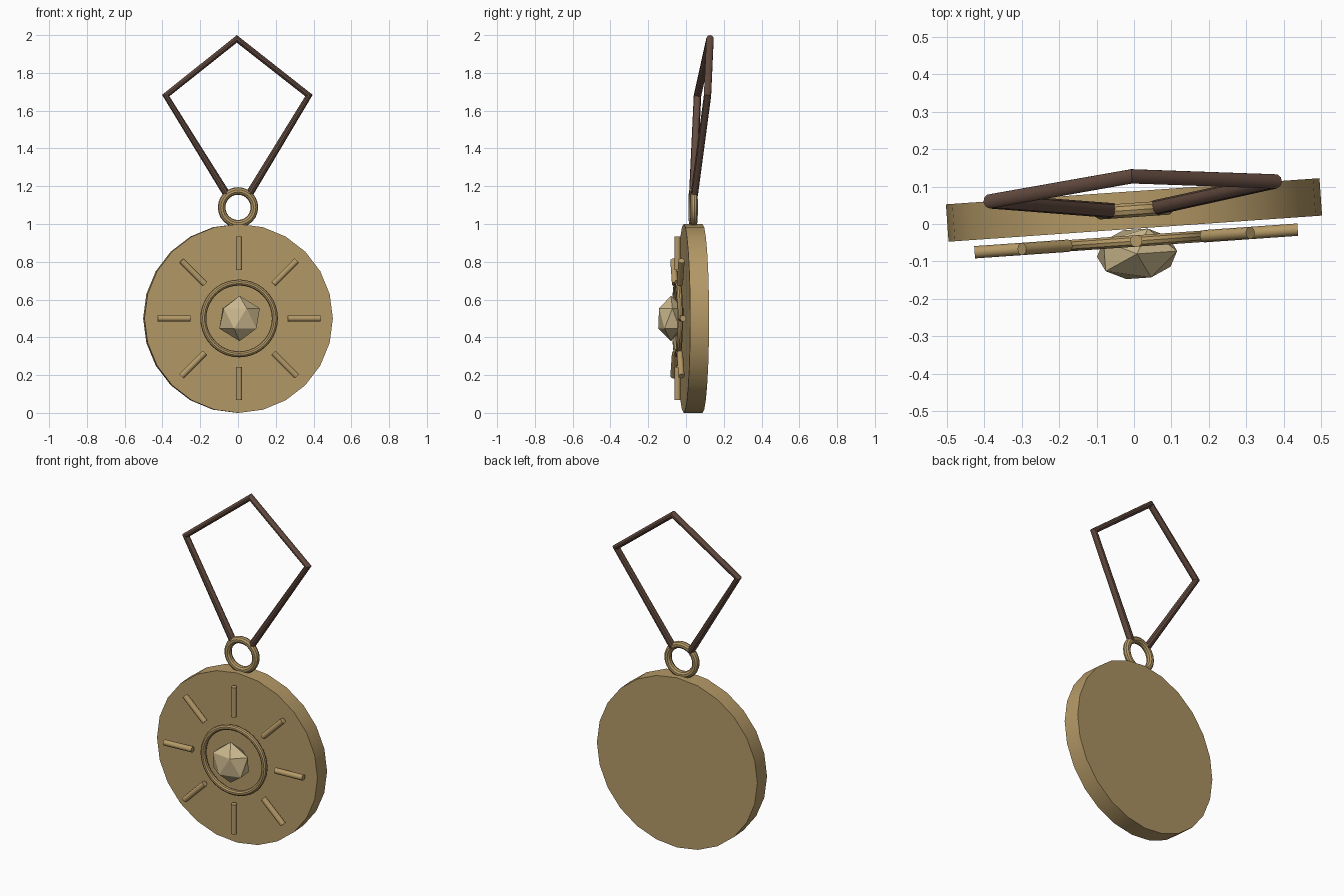
import bpy, math
from mathutils import Matrix, Vector

if "Cube" in bpy.data.objects:
    bpy.data.objects.remove(bpy.data.objects["Cube"])

# Whole pendant is turned slightly about the vertical axis
TURN = Matrix.Translation((0, 0.0375, 0)) @ Matrix.Rotation(math.radians(4), 4, 'Z')
FACING = Matrix.Rotation(math.pi / 2, 4, 'X')   # lays a z-axis part along y
CZ = 0.5        # disc centre height
RELIEF_Y = -0.083  # depth of the raised decoration


def material(name, rgb):
    m = bpy.data.materials.new(name)
    m.diffuse_color = (*rgb, 1)
    m.use_nodes = True
    m.node_tree.nodes["Principled BSDF"].inputs["Base Color"].default_value = m.diffuse_color
    return m


gold = material("antique gold", (0.46, 0.32, 0.135))
pale = material("pale gem", (0.60, 0.48, 0.27))
brown = material("brown leather", (0.125, 0.07, 0.05))


def finish(name, mat, local, smooth=True):
    ob = bpy.context.object
    ob.name = name
    ob.matrix_world = TURN @ local
    ob.data.materials.append(mat)
    if smooth:
        bpy.ops.object.shade_smooth_by_angle(angle=math.radians(35))
    return ob


def at(y, z):
    return Matrix.Translation((0, y, z))


# Medallion disc
bpy.ops.mesh.primitive_cylinder_add(vertices=24, radius=0.5, depth=0.1)
finish("medallion_disc", gold, at(0, CZ) @ FACING)

# Raised ring around the gem
bpy.ops.mesh.primitive_torus_add(major_segments=40, minor_segments=10,
                                 major_radius=0.19, minor_radius=0.016)
finish("gem_ring", gold, at(RELIEF_Y, CZ) @ FACING)

# Eight rays
for i in range(8):
    bpy.ops.mesh.primitive_cylinder_add(vertices=12, radius=0.0165, depth=0.175)
    spin = Matrix.Rotation(i * math.pi / 4, 4, 'Y')
    finish(f"ray_{i + 1}", gold, at(RELIEF_Y, CZ) @ spin @ Matrix.Translation((0, 0, 0.345)))

# Faceted gem, flattened front to back
bpy.ops.mesh.primitive_ico_sphere_add(subdivisions=1, radius=0.12)
finish("gem", pale, at(-0.1175, CZ) @ Matrix.Diagonal((1, 0.64, 1, 1)), smooth=False)

# Hanging loop
bpy.ops.mesh.primitive_torus_add(major_segments=24, minor_segments=10,
                                 major_radius=0.087, minor_radius=0.02)
finish("hanging_loop", gold, at(0, 1.088) @ FACING)

# Cord: open kite-shaped tube with ends in the loop
half = [Vector((0.055, 0.002, 1.15)), Vector((0.38, 0.05, 1.68))]
path = half + [Vector((0, 0.09, 1.98))] + [Vector((-p.x, p.y, p.z)) for p in reversed(half)]
curve = bpy.data.curves.new("cord", 'CURVE')
curve.dimensions = '3D'
curve.bevel_depth = 0.02
curve.bevel_resolution = 3
curve.use_fill_caps = True
line = curve.splines.new('POLY')
line.points.add(len(path) - 1)
for pt, co in zip(line.points, path):
    pt.co = (*co, 1)
cord = bpy.data.objects.new("cord", curve)
bpy.context.collection.objects.link(cord)
bpy.ops.object.select_all(action='DESELECT')
cord.select_set(True)
bpy.context.view_layer.objects.active = cord
bpy.ops.object.convert(target='MESH')
finish("cord", brown, Matrix.Identity(4))
